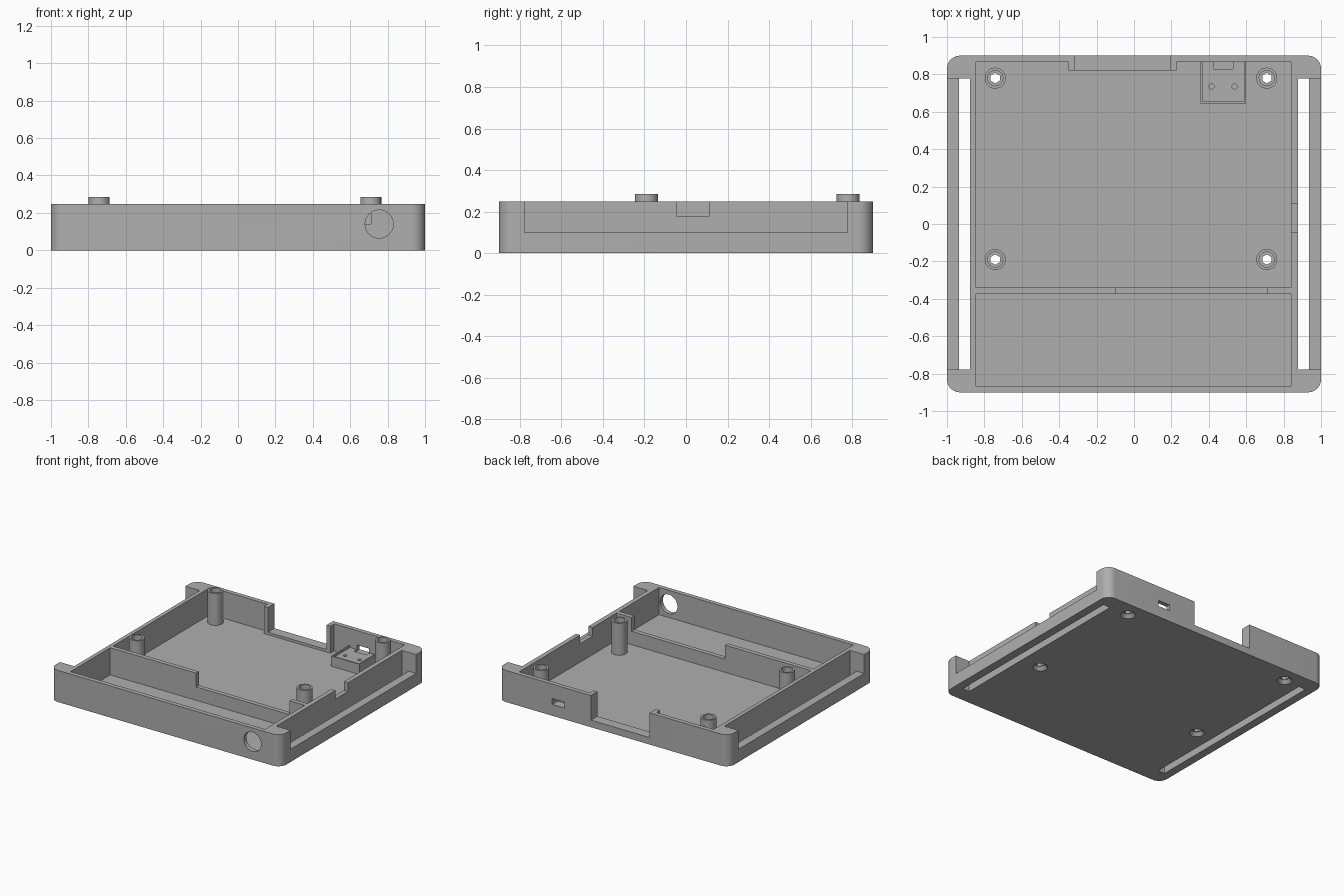
import bpy
import bmesh
from math import radians, pi
from mathutils import Matrix, Vector

cube = bpy.data.objects.get("Cube")
if cube:
    bpy.data.objects.remove(cube, do_unlink=True)

grey = bpy.data.materials.new("matte grey")
grey.use_nodes = True
colour = (0.43, 0.43, 0.43, 1)
grey.diffuse_color = colour
grey.node_tree.nodes["Principled BSDF"].inputs["Base Color"].default_value = colour

TOP, FLOOR, WALL = 0.248, 0.035, 0.035


def finish(name, bm):
    bmesh.ops.recalc_face_normals(bm, faces=bm.faces)
    mesh = bpy.data.meshes.new(name)
    bm.to_mesh(mesh)
    bm.free()
    mesh.materials.append(grey)
    obj = bpy.data.objects.new(name, mesh)
    bpy.context.collection.objects.link(obj)
    return obj


def box(name, x, y, z, radius=0):
    """Box from (min, max) spans, with optional rounded upright edges."""
    bm = bmesh.new()
    spans = (x, y, z)
    size = Vector([s[1] - s[0] for s in spans])
    centre = Vector([(s[0] + s[1]) / 2 for s in spans])
    bmesh.ops.create_cube(bm, size=1, matrix=Matrix.Translation(centre) @ Matrix.Diagonal(size).to_4x4())
    if radius:
        upright = [e for e in bm.edges if abs(e.verts[0].co.z - e.verts[1].co.z) > 0.01]
        bmesh.ops.bevel(bm, geom=upright, offset=radius, segments=10, profile=0.5, affect='EDGES')
    return finish(name, bm)


def rod(name, x, y, z, r1, r2=None, sides=40, along_y=False):
    """Upright cylinder or cone over the z span; along_y runs it over a y span at height y."""
    bm = bmesh.new()
    mid = (z[0] + z[1]) / 2
    if along_y:
        place = Matrix.Translation((x, mid, y)) @ Matrix.Rotation(pi / 2, 4, 'X')
    else:
        place = Matrix.Translation((x, y, mid))
    bmesh.ops.create_cone(bm, cap_ends=True, segments=sides, radius1=r1,
                          radius2=r1 if r2 is None else r2, depth=z[1] - z[0], matrix=place)
    return finish(name, bm)


def cut(target, cutter):
    """Subtract the cutter, then discard it."""
    mod = target.modifiers.new("cut", 'BOOLEAN')
    mod.operation, mod.solver, mod.object = 'DIFFERENCE', 'EXACT', cutter
    bpy.context.view_layer.objects.active = target
    bpy.ops.object.modifier_apply(modifier=mod.name)
    bpy.data.objects.remove(cutter, do_unlink=True)


def smooth(obj):
    bpy.ops.object.select_all(action='DESELECT')
    obj.select_set(True)
    bpy.context.view_layer.objects.active = obj
    bpy.ops.object.shade_smooth_by_angle(angle=radians(30))


ABOVE = 0.4

# Tray body with its main bay and front bay, leaving the divider between them
tray = box("tray_body", (-1, 1), (-0.9, 0.9), (0, TOP), radius=0.07)
cut(tray, box("main_bay", (-0.845, 0.84), (-0.34, 0.865), (FLOOR, ABOVE)))
cut(tray, box("front_bay", (-0.845, 0.84), (-0.865, -0.375), (FLOOR, ABOVE)))
cut(tray, box("divider_gap", (-0.1, 0.71), (-0.4, -0.3), (0.14, ABOVE)))

# Side recesses with strap slots through the bottom
for side in (-1, 1):
    inner, slot, outer = side * 0.876, side * 0.935, side * 1.1
    cut(tray, box("recess", sorted((inner, outer)), (-0.777, 0.777), (0.1, ABOVE)))
    cut(tray, box("slot", sorted((inner, slot)), (-0.777, 0.777), (-0.1, 0.2)))

# Wall openings: right notch, wide rear gap, rear port and round front hole
cut(tray, box("side_notch", (0.8, 0.9), (-0.045, 0.11), (0.18, ABOVE)))
cut(tray, box("rear_gap", (-0.315, 0.195), (0.8, 1), (0.055, ABOVE)))
cut(tray, box("port", (0.425, 0.53), (0.83, 1), (0.088, 0.135)))
cut(tray, rod("round_hole", 0.755, 0.14, (-1, -0.8), 0.075, sides=48, along_y=True))

# Rear gap frame
box("rear_sill", (-0.315, 0.195), (0.82, 0.865), (FLOOR, 0.055))
for name, span in (("rear_post_right", (-0.35, -0.315)), ("rear_post_left", (0.195, 0.228))):
    box(name, span, (0.82, 0.865), (FLOOR, TOP))

# Connector holder with a shallow seat, port relief and two pin holes
holder = box("connector_holder", (0.355, 0.6), (0.645, 0.865), (FLOOR, 0.115))
cut(holder, box("seat", (0.366, 0.589), (0.656, 0.9), (0.1, ABOVE)))
cut(holder, box("port_relief", (0.425, 0.53), (0.83, 0.9), (0.088, ABOVE)))
for x in (0.415, 0.538):
    cut(holder, rod("pin_hole", x, 0.735, (0.05, 0.2), 0.014, sides=20))

# Hollow screw posts, countersunk from below
for row, y in (("front", -0.19), ("rear", 0.78)):
    for col, x in (("right", -0.742), ("left", 0.71)):
        post = rod(f"screw_post_{row}_{col}", x, y, (FLOOR, 0.285), 0.056)
        cut(post, rod("bore", x, y, (-0.1, ABOVE), 0.028, sides=6))
        cut(post, rod("mouth", x, y, (0.2, ABOVE), 0.041, sides=24))
        cut(tray, rod("bore", x, y, (-0.1, 0.1), 0.028, sides=6))
        cut(tray, rod("countersink", x, y, (-0.005, 0.025), 0.058, 0.03))
        smooth(post)

smooth(tray)
smooth(holder)
